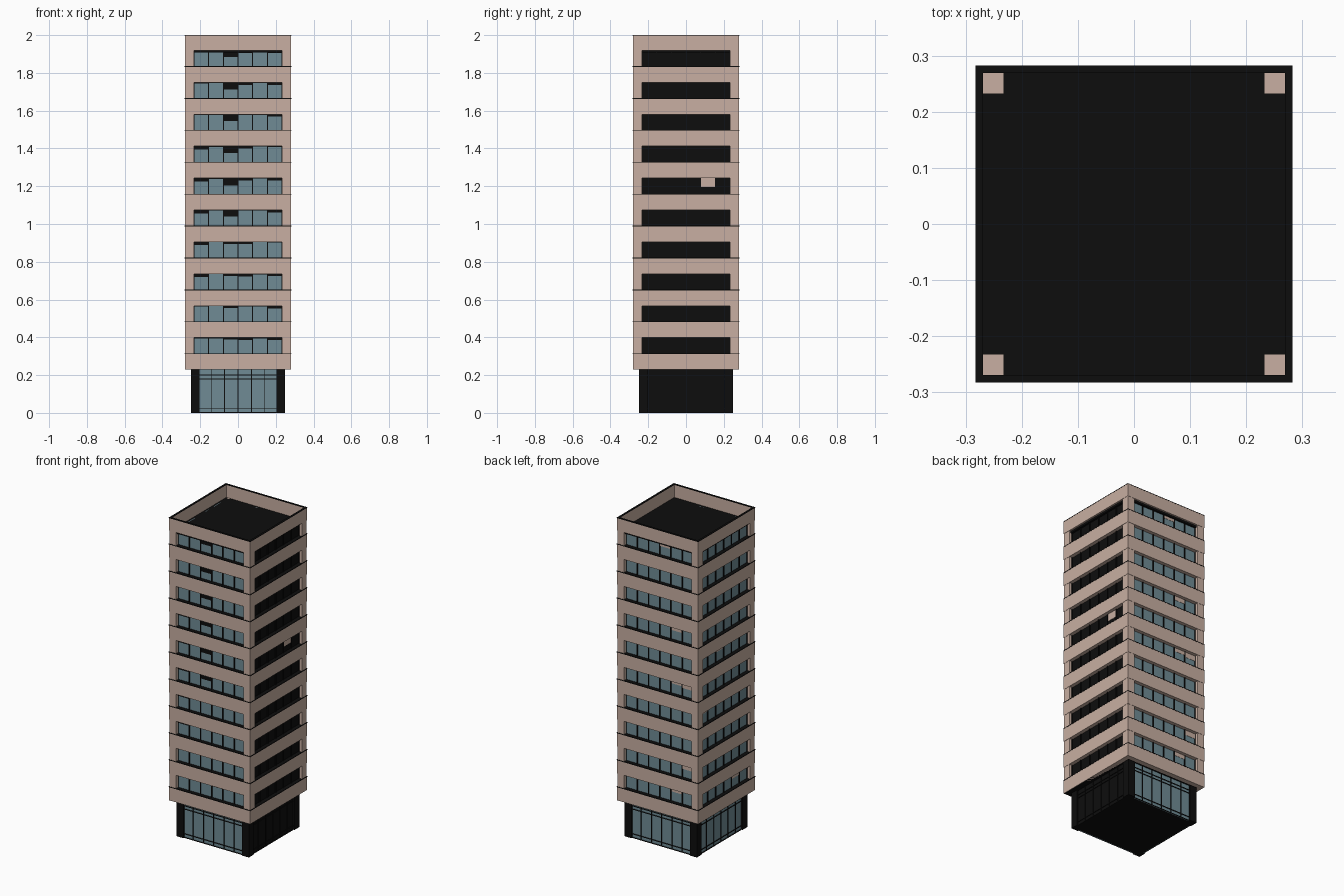
import bpy, bmesh, math, random
from mathutils import Matrix, Vector

if "Cube" in bpy.data.objects:
    bpy.data.objects.remove(bpy.data.objects["Cube"])

random.seed(4)
FLOORS, PITCH, SILL, WIN_H = 10, 0.169, 0.314, 0.084
HALF, WIN, PANES = 0.28, 0.233, 6
SIDES = ["front", "right", "back", "left"]


def material(name, rgb):
    m = bpy.data.materials.new(name)
    m.diffuse_color = (*rgb, 1)
    m.use_nodes = True
    m.node_tree.nodes["Principled BSDF"].inputs["Base Color"].default_value = m.diffuse_color
    return m


STONE = material("stone", (0.58, 0.43, 0.36))
DARK = material("dark", (0.004, 0.004, 0.004))
GLASS = material("glass", (0.16, 0.26, 0.30))


def finish(name, bm, mat):
    me = bpy.data.meshes.new(name)
    bmesh.ops.recalc_face_normals(bm, faces=bm.faces)
    bm.to_mesh(me)
    bm.free()
    me.materials.append(mat)
    ob = bpy.data.objects.new(name, me)
    bpy.context.collection.objects.link(ob)
    return ob


def boxes(name, items, mat, turn=0):
    """One object from (x0, x1, y0, y1, z0, z1) boxes, turned by quarter turns."""
    bm = bmesh.new()
    rot = Matrix.Rotation(turn * math.pi / 2, 4, 'Z')
    for x0, x1, y0, y1, z0, z1 in items:
        c = Vector(((x0 + x1) / 2, (y0 + y1) / 2, (z0 + z1) / 2))
        m = rot @ Matrix.Translation(c) @ Matrix.Diagonal((x1 - x0, y1 - y0, z1 - z0, 1))
        bmesh.ops.create_cube(bm, size=1, matrix=m)
    return finish(name, bm, mat)


def rings(name, items, mat):
    """Square hollow wall bands from (half width, thickness, z0, z1)."""
    bm = bmesh.new()
    for h, t, z0, z1 in items:
        loops = []
        for r, z in ((h, z0), (h, z1), (h - t, z1), (h - t, z0)):
            loops.append([bm.verts.new((sx * r, sy * r, z))
                          for sx, sy in ((-1, -1), (1, -1), (1, 1), (-1, 1))])
        for a, b in zip(loops, loops[1:] + loops[:1]):
            for i in range(4):
                j = (i + 1) % 4
                bm.faces.new((a[i], a[j], b[j], b[i]))
    return finish(name, bm, mat)


sills = [SILL + i * PITCH for i in range(FLOORS)]

# stone spandrel bands, parapet and corner piers
rings("spandrel_bands", [(0.2815, 0.03, z - PITCH + WIN_H, z) for z in sills], STONE)
top = sills[-1] + WIN_H
rings("parapet", [(0.2815, 0.012, top, 1.997)], STONE)
rings("parapet_cap", [(0.2825, 0.013, 1.997, 2.0)], DARK)
for k, side in enumerate(SIDES):
    boxes(side + "_corner_piers",
          [(WIN, HALF, -HALF, -WIN, z, z + WIN_H) for z in sills], STONE, k)

# dark sill lines, roof deck and soffit
rings("sill_lines", [(0.2825, 0.03, z - 0.003, z + 0.001) for z in sills], DARK)
boxes("roof_deck", [(-0.27, 0.27, -0.27, 0.27, top - 0.012, top)], DARK)
boxes("soffit", [(-0.279, 0.279, -0.279, 0.279, 0.229, 0.235)], DARK)

# window bands: panes, mullions and blinds
W = 2 * WIN / PANES
DROP = [0.2, 0.04, 0.42, 0.14, 0.05, 0.15]
for k, side in enumerate(SIDES):
    panes, bars, blinds = [], [], []
    for f, z in enumerate(sills):
        for p in range(PANES):
            x = -WIN + p * W
            panes.append((x, x + W, -0.258, -0.254, z, z + WIN_H))
            drop = 0
            if side == "front":
                drop = DROP[p] * random.choice((0.3, 1, 1.1))
            elif side == "right":
                drop = 0.55 if (f, p) == (5, 4) else 0
            elif random.random() < 0.1:
                drop = random.uniform(0.2, 0.4)
            if drop:
                blinds.append((x + 0.003, x + W - 0.003, -0.260, -0.2585,
                               z + WIN_H * (1 - drop), z + WIN_H))
        for p in range(PANES + 1):
            x = -WIN + p * W
            bars.append((x - 0.003, x + 0.003, -0.263, -0.254, z, z + WIN_H))
    boxes(side + "_window_panes", panes, DARK if side == "right" else GLASS, k)
    boxes(side + "_window_mullions", bars, DARK, k)
    boxes(side + "_blinds", blinds, DARK if side == "front" else STONE, k)

# ground floor: corner columns, glazing, frames
for k, side in enumerate(SIDES):
    boxes(side + "_base_column", [(0.203, 0.25, -0.25, -0.203, 0, 0.23)], DARK, k)
    boxes(side + "_base_glazing", [(-0.203, 0.203, -0.24, -0.236, 0, 0.23)],
          DARK if side == "right" else GLASS, k)
    frame = [(x - 0.002, x + 0.002, -0.244, -0.236, 0, 0.23)
             for x in [-0.142 + 0.071 * i for i in range(5)]]
    frame += [(-0.203, 0.203, -0.244, -0.236, z - 0.002, z + 0.002)
              for z in (0.002, 0.025, 0.18, 0.2)]
    boxes(side + "_base_frame", frame, DARK, k)
boxes("base_floor", [(-0.237, 0.237, -0.237, 0.237, 0, 0.006)], DARK)
